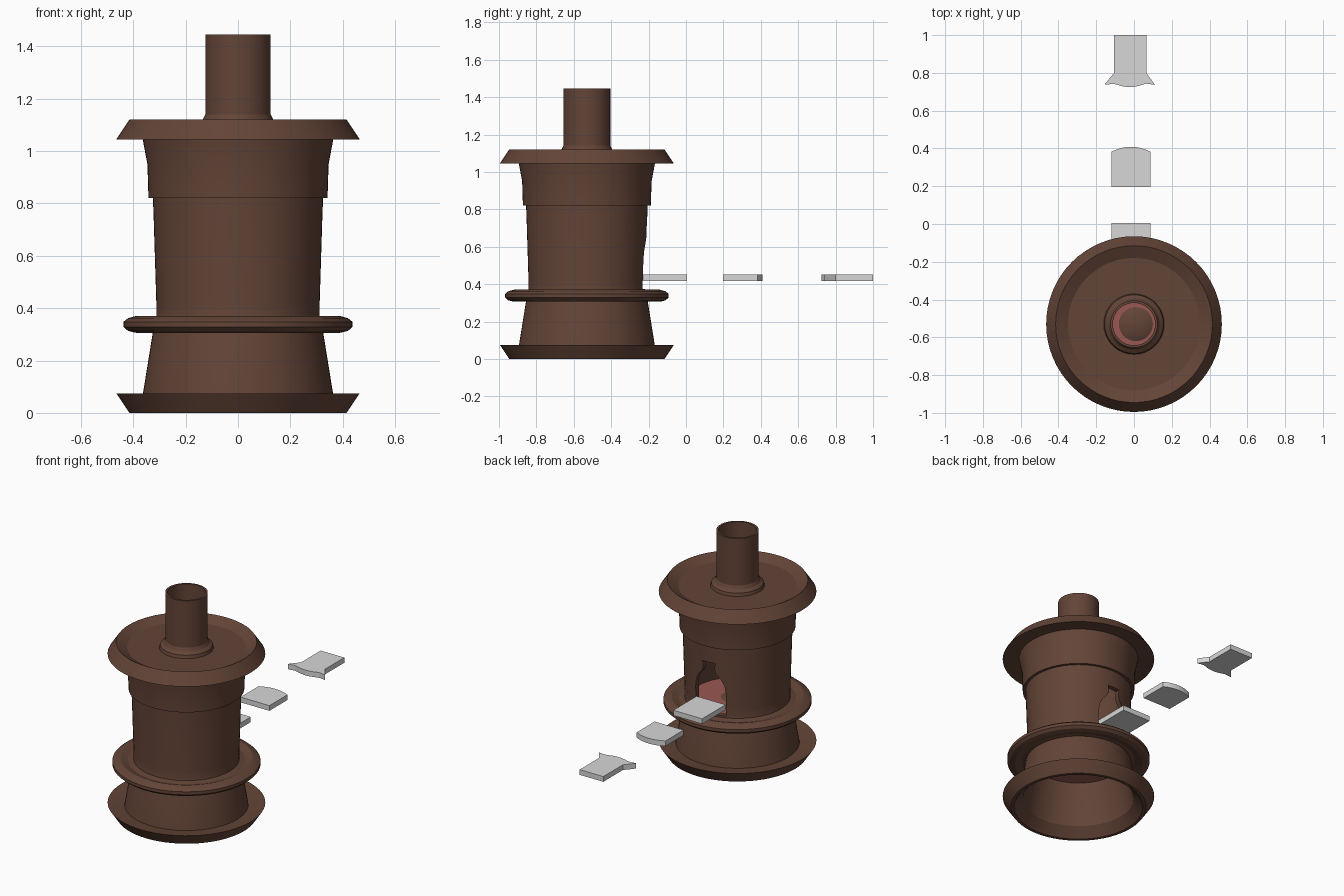
import bpy, bmesh, math

if "Cube" in bpy.data.objects:
    bpy.data.objects.remove(bpy.data.objects["Cube"])

CY = -0.53   # furnace axis
SEG = 64


def material(name, rgb):
    m = bpy.data.materials.new(name)
    m.diffuse_color = (*rgb, 1)
    m.use_nodes = True
    m.node_tree.nodes["Principled BSDF"].inputs["Base Color"].default_value = m.diffuse_color
    return m


BROWN = material("clay brown", (0.125, 0.058, 0.038))
RED = material("ember red", (0.32, 0.095, 0.085))
GREY = material("plate grey", (0.68, 0.68, 0.68))


def finish(name, bm, mat):
    bmesh.ops.recalc_face_normals(bm, faces=bm.faces)
    me = bpy.data.meshes.new(name)
    bm.to_mesh(me)
    bm.free()
    ob = bpy.data.objects.new(name, me)
    bpy.context.collection.objects.link(ob)
    me.materials.append(mat)
    return ob


def lathe(name, profile, mat):
    """Spin a closed (radius, z) loop around the furnace axis."""
    bm = bmesh.new()
    rings = []
    for i in range(SEG):
        a = 2 * math.pi * i / SEG
        rings.append([bm.verts.new((r * math.cos(a), CY + r * math.sin(a), z))
                      for r, z in profile])
    n = len(profile)
    for i in range(SEG):
        p, q = rings[i], rings[(i + 1) % SEG]
        for j in range(n):
            k = (j + 1) % n
            bm.faces.new((p[j], q[j], q[k], p[k]))
    return finish(name, bm, mat)


def prism(name, base, offset, mat):
    """Extrude a planar outline by an offset vector."""
    bm = bmesh.new()
    f = bm.faces.new([bm.verts.new(p) for p in base])
    ext = bmesh.ops.extrude_face_region(bm, geom=[f])
    bmesh.ops.translate(bm, vec=offset,
                        verts=[v for v in ext["geom"] if isinstance(v, bmesh.types.BMVert)])
    return finish(name, bm, mat)


def smooth(ob):
    bpy.ops.object.select_all(action='DESELECT')
    ob.select_set(True)
    bpy.context.view_layer.objects.active = ob
    bpy.ops.object.shade_smooth_by_angle(angle=math.radians(25))


# furnace shell with flared base, flared lid, chimney and hollow inside
shell = lathe("furnace_shell", [
    (0.415, 0), (0.465, 0.075), (0.365, 0.062), (0.325, 0.31), (0.312, 0.36),
    (0.312, 0.42), (0.322, 0.74), (0.325, 0.82), (0.342, 0.82), (0.346, 0.95),
    (0.365, 1.05), (0.465, 1.045), (0.415, 1.12), (0.35, 1.085),
    (0.16, 1.085), (0.155, 1.105), (0.135, 1.12), (0.125, 1.14), (0.125, 1.445),
    (0.112, 1.445), (0.112, 1.06), (0.30, 1.05), (0.295, 0.82), (0.28, 0.36),
    (0.30, 0.30), (0.34, 0.06), (0.395, 0)], BROWN)

# pointed door opening in the back wall
half = [(0.105, 0.375), (0.105, 0.52), (0.098, 0.57), (0.078, 0.61), (0.05, 0.64),
        (0.038, 0.67), (0.045, 0.71)]
outline = half + [(-x, z) for x, z in reversed(half)]
cutter = prism("door_cutter", [(x - 0.015, -0.42, z) for x, z in outline], (0, 0.5, 0), BROWN)
mod = shell.modifiers.new("door", 'BOOLEAN')
mod.operation = 'DIFFERENCE'
mod.solver = 'EXACT'
mod.object = cutter
bpy.context.view_layer.objects.active = shell
shell.select_set(True)
bpy.ops.object.modifier_apply(modifier="door")
bpy.data.objects.remove(cutter)
smooth(shell)

# rounded collar around the lower body
smooth(lathe("middle_ring", [
    (0.30, 0.31), (0.345, 0.32), (0.39, 0.306), (0.42, 0.313), (0.437, 0.328),
    (0.437, 0.348), (0.42, 0.362), (0.39, 0.37), (0.345, 0.355), (0.30, 0.365)], BROWN))

# glowing chamber floor
bm = bmesh.new()
bmesh.ops.create_cone(bm, cap_ends=True, segments=SEG, radius1=0.295, radius2=0.295, depth=0.02)
bmesh.ops.translate(bm, vec=(0, CY, 0.345), verts=bm.verts)
smooth(finish("chamber_floor", bm, RED))

# ash mound in the middle of the floor
bm = bmesh.new()
bmesh.ops.create_cone(bm, cap_ends=True, segments=32, radius1=0.09, radius2=0, depth=0.04)
bmesh.ops.translate(bm, vec=(0.01, CY, 0.375), verts=bm.verts)
smooth(finish("ash_mound", bm, BROWN))

# three loose door plates lying behind the furnace
Z = 0.417
H = (0, 0, 0.034)
X0, X1 = -0.12, 0.088


def arc(xa, xb, y, rise, n=8):
    return [(xa + (xb - xa) * i / n, y + rise * (1 - (2 * i / n - 1) ** 2), Z)
            for i in range(n + 1)]


prism("lower_plate", [(X0, -0.235, Z), (X1, -0.235, Z), (X1, 0.005, Z), (X0, 0.005, Z)], H, GREY)
prism("arched_plate", [(X0, 0.197, Z), (X1, 0.197, Z)] + arc(X1, X0, 0.382, 0.027), H, GREY)
prism("flared_plate", [(0.065, 1.0, Z), (-0.105, 1.0, Z), (-0.105, 0.80, Z), (-0.157, 0.737, Z),
                       (-0.11, 0.742, Z)] + arc(-0.09, 0.045, 0.738, -0.013)
      + [(0.065, 0.743, Z), (0.111, 0.737, Z), (0.065, 0.80, Z)], H, GREY)
